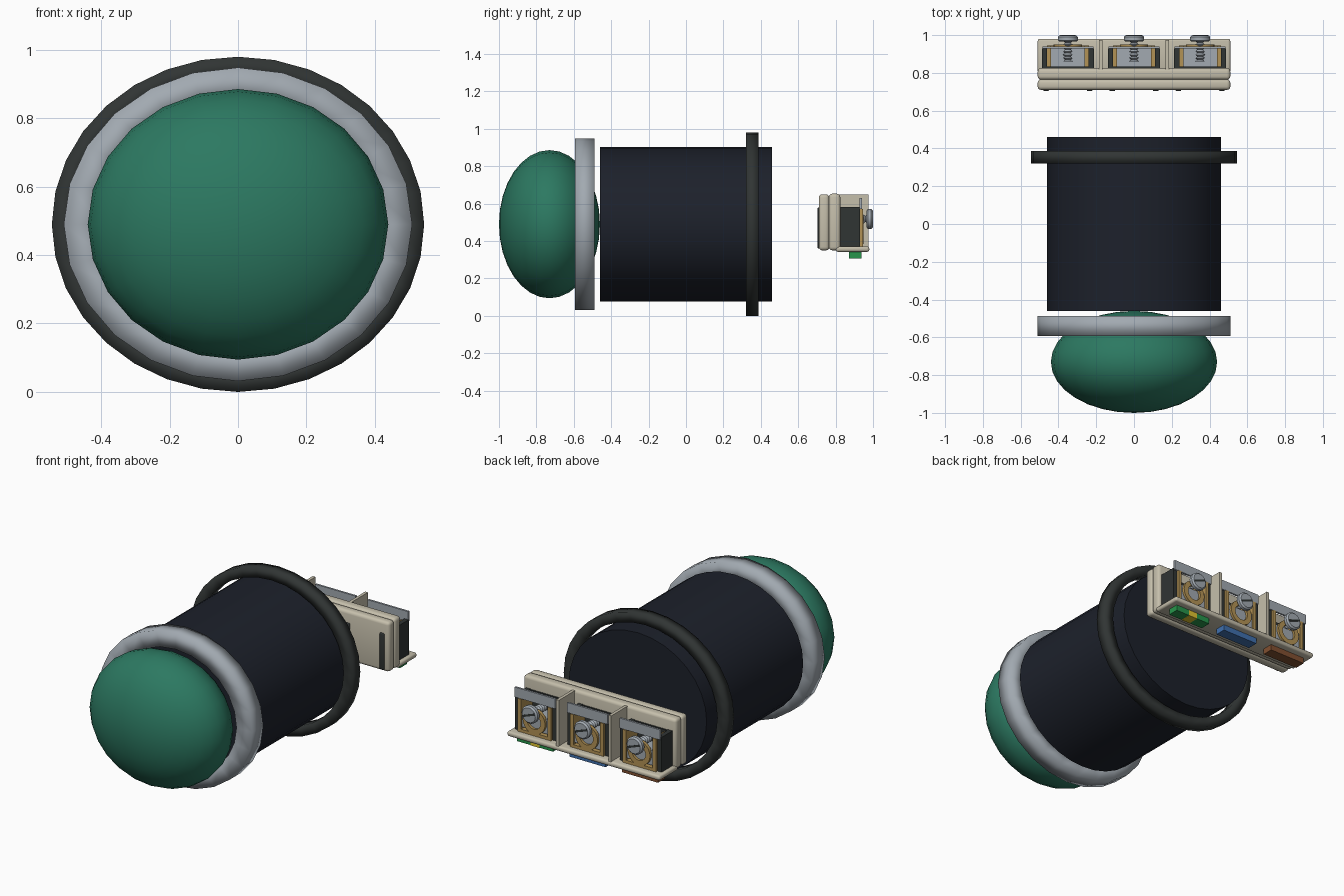
import bpy, bmesh
from math import sin, cos, pi, radians
from mathutils import Matrix

if "Cube" in bpy.data.objects:
    bpy.data.objects.remove(bpy.data.objects["Cube"])

ZC, SQ = 0.49, 0.9      # lamp axis height, vertical squash of the lamp


def mat(name, r, g, b):
    m = bpy.data.materials.new(name)
    m.diffuse_color = (r, g, b, 1)
    m.use_nodes = True
    m.node_tree.nodes["Principled BSDF"].inputs["Base Color"].default_value = m.diffuse_color
    return m


GREEN = mat("lens_green", 0.025, 0.19, 0.12)
STEEL = mat("steel", 0.36, 0.40, 0.44)
NAVY = mat("body_navy", 0.012, 0.015, 0.024)
RUBBER = mat("rubber", 0.03, 0.035, 0.034)
CREAM = mat("cream", 0.56, 0.52, 0.41)
BRASS = mat("brass", 0.45, 0.29, 0.09)
TAB_GREEN = mat("tab_green", 0.02, 0.30, 0.07)
TAB_YELLOW = mat("tab_yellow", 0.75, 0.55, 0.03)
TAB_BLUE = mat("tab_blue", 0.05, 0.16, 0.42)
TAB_BROWN = mat("tab_brown", 0.22, 0.08, 0.03)


def finish(bm, name, m, smooth=None):
    me = bpy.data.meshes.new(name)
    bmesh.ops.recalc_face_normals(bm, faces=bm.faces)
    bm.to_mesh(me)
    bm.free()
    me.materials.append(m)
    o = bpy.data.objects.new(name, me)
    bpy.context.collection.objects.link(o)
    if smooth:
        bpy.ops.object.select_all(action='DESELECT')
        o.select_set(True)
        bpy.context.view_layer.objects.active = o
        bpy.ops.object.shade_smooth_by_angle(angle=radians(smooth))
    return o


def lathe(name, prof, m, seg=24, closed=False, smooth=40, x=0, z=ZC, sq=1.0):
    """Revolve (radius, y) points around the y axis."""
    bm = bmesh.new()
    rings = [[bm.verts.new((x + r * sin(2 * pi * i / seg), y, z + sq * r * cos(2 * pi * i / seg)))
              for i in range(seg)] for r, y in prof]
    pairs = list(zip(rings, rings[1:]))
    if closed:
        pairs.append((rings[-1], rings[0]))
    for a, b in pairs:
        for i in range(seg):
            j = (i + 1) % seg
            bm.faces.new((a[i], a[j], b[j], b[i]))
    if not closed:
        for k in (0, -1):
            if prof[k][0] > 0.001:
                bm.faces.new(rings[k])
    bmesh.ops.remove_doubles(bm, verts=bm.verts, dist=1e-5)
    return finish(bm, name, m, smooth)


def box(name, x, y, z, m, bevel=0.0, rot=0.0):
    """Box from (min, max) pairs, optionally rounded and turned about y."""
    bm = bmesh.new()
    bmesh.ops.create_cube(bm, size=1)
    bmesh.ops.scale(bm, vec=(x[1] - x[0], y[1] - y[0], z[1] - z[0]), verts=bm.verts)
    if bevel:
        bmesh.ops.bevel(bm, geom=bm.edges[:], offset=bevel, segments=3, profile=0.5, affect='EDGES')
    bmesh.ops.rotate(bm, cent=(0, 0, 0), matrix=Matrix.Rotation(rot, 3, 'Y'), verts=bm.verts)
    bmesh.ops.translate(bm, vec=(sum(x) / 2, sum(y) / 2, sum(z) / 2), verts=bm.verts)
    return finish(bm, name, m, 40 if bevel else None)


def square_ring(name, r0, r1, y0, y1, m, seg):
    return lathe(name, [(r0, y0), (r1, y0), (r1, y1), (r0, y1)], m, seg, True, 180, sq=SQ)


# Lamp: domed lens, bezel, body and sealing ring
lathe("lens", [(0.44 * sin(pi * i / 16), -0.73 - 0.27 * cos(pi * i / 16)) for i in range(17)],
      GREEN, 24, sq=SQ)
square_ring("bezel", 0.405, 0.51, -0.593, -0.488, STEEL, 24)
lathe("body", [(0.46, -0.46), (0.46, 0.46)], NAVY, 32, sq=SQ)
square_ring("sealing_ring", 0.48, 0.545, 0.32, 0.387, RUBBER, 32)

# Terminal block: backing boards, shelf and dividers
W = 0.51
box("front_board", (-W, W), (0.71, 0.766), (0.35, 0.65), CREAM, 0.018)
box("rear_board", (-W, W), (0.764, 0.825), (0.35, 0.653), CREAM, 0.018)
box("shelf", (-W, W), (0.80, 0.98), (0.342, 0.372), CREAM, 0.012)
for s in (-1, 1):
    box("divider", (s * 0.175 - 0.009, s * 0.175 + 0.009), (0.81, 0.975), (0.36, 0.648), CREAM)

# Three identical terminals, differing in wire colour tab
for c, tab in ((-0.35, TAB_BROWN), (0, TAB_BLUE), (0.35, TAB_GREEN)):
    for s in (-1, 1):
        # Dark cheeks run through the boards to the front
        xc = c + s * 0.124
        box("cheek", (xc - 0.014, xc + 0.014), (0.82, 0.93), (0.368, 0.582), RUBBER)
        xs = c + s * 0.115
        box("front_slot_bar", (xs - 0.015, xs + 0.015), (0.703, 0.73), (0.36, 0.58), RUBBER, 0.006)
        xb = c + s * 0.1
        box("brass_side", (xb - 0.011, xb + 0.011), (0.825, 0.945), (0.37, 0.57), BRASS)
    box("terminal_back", (c - 0.13, c + 0.13), (0.82, 0.835), (0.37, 0.58), RUBBER)
    box("brass_floor", (c - 0.1, c + 0.1), (0.825, 0.945), (0.37, 0.39), BRASS)
    box("clamp_block", (c - 0.09, c + 0.09), (0.832, 0.935), (0.40, 0.49), STEEL)
    lathe("wire_ring", [(0.045, 0.93), (0.075, 0.93), (0.075, 0.95), (0.045, 0.95)],
          BRASS, 24, True, x=c, z=0.46)
    box("label_plate", (c - 0.135, c + 0.135), (0.928, 0.94), (0.57, 0.63), STEEL)

    # Threaded screw with slotted head
    thread = [(0.015 if i % 2 else 0.025, 0.86 + 0.009 * i) for i in range(13)]
    lathe("screw_thread", thread, STEEL, 16, x=c, z=0.518)
    lathe("screw_head", [(0.045, 0.966), (0.053, 0.972), (0.053, 0.99), (0.044, 0.999)],
          STEEL, 24, x=c, z=0.518)
    box("screw_slot", (c - 0.042, c + 0.042), (0.99, 1.0), (0.512, 0.524), RUBBER, rot=radians(20))

    # Colour tab below the shelf
    box("colour_tab", (c - 0.12, c + 0.12), (0.872, 0.938), (0.307, 0.35), tab)
    if tab is TAB_GREEN:
        box("yellow_stripe", (c - 0.03, c + 0.03), (0.871, 0.939), (0.306, 0.345), TAB_YELLOW)
